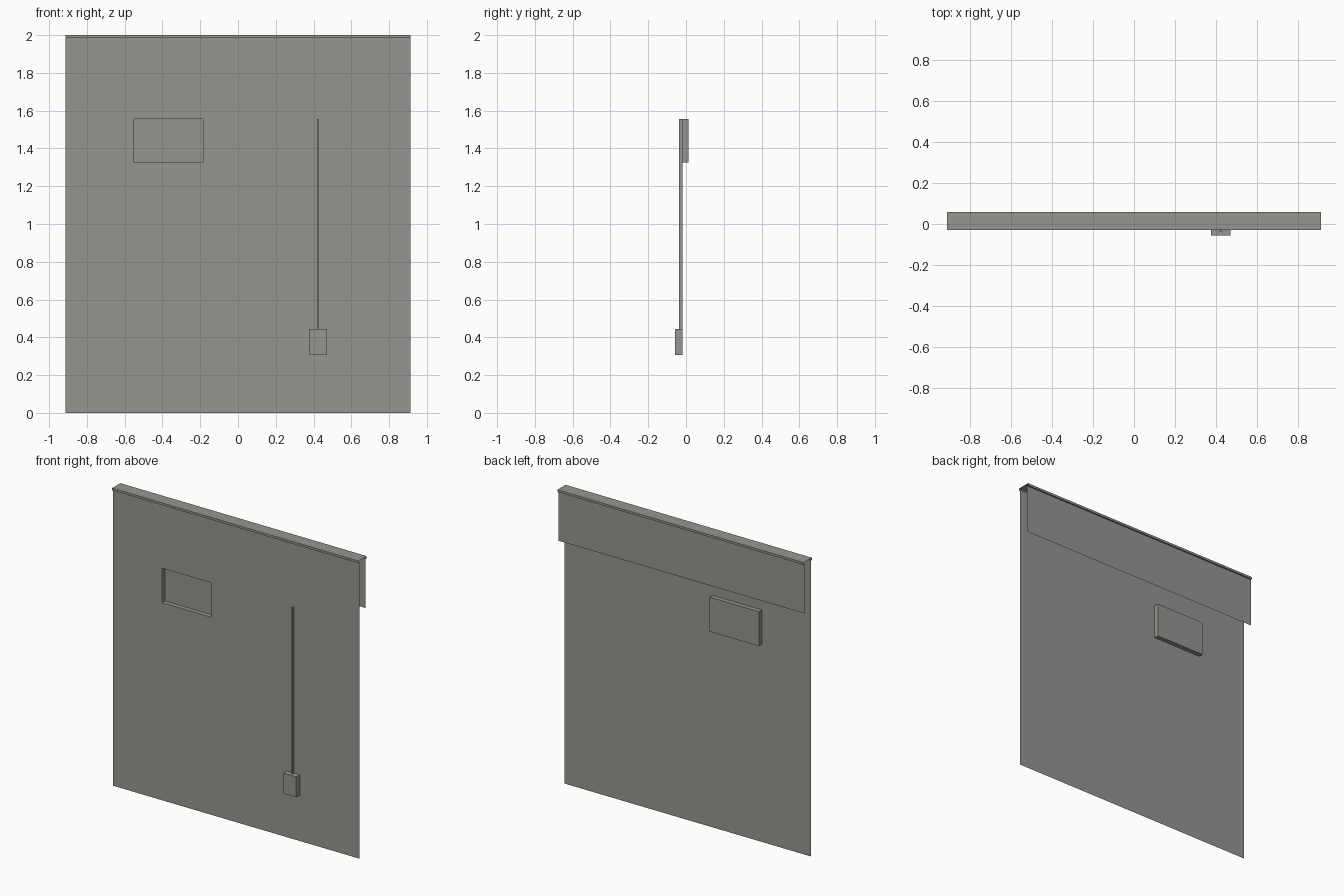
import bpy, bmesh
from mathutils import Vector

cube = bpy.data.objects.get("Cube")
if cube:
    bpy.data.objects.remove(cube, do_unlink=True)

# One plain grey finish
grey = bpy.data.materials.new("warm grey")
grey.use_nodes = True
colour = (0.3, 0.3, 0.285, 1)
grey.diffuse_color = colour
grey.node_tree.nodes["Principled BSDF"].inputs["Base Color"].default_value = colour


def add_object(name, bm):
    mesh = bpy.data.meshes.new(name)
    bm.to_mesh(mesh)
    bm.free()
    mesh.materials.append(grey)
    obj = bpy.data.objects.new(name, mesh)
    bpy.context.collection.objects.link(obj)
    return obj


def add_box(name, low, high):
    low, high = Vector(low), Vector(high)
    bm = bmesh.new()
    bmesh.ops.create_cube(bm, size=1)
    bmesh.ops.scale(bm, vec=high - low, verts=bm.verts)
    bmesh.ops.translate(bm, vec=(low + high) / 2, verts=bm.verts)
    return add_object(name, bm)


def add_strip(name, profile, columns):
    """Sweep an open (y, z) profile across the x columns."""
    bm = bmesh.new()
    rows = [[bm.verts.new((x, y, z)) for x in columns] for y, z in profile]
    for lower, upper in zip(rows, rows[1:]):
        for j in range(len(columns) - 1):
            bm.faces.new((lower[j], lower[j + 1], upper[j + 1], upper[j]))
    bm.normal_update()
    return bm


HALF, FRONT, BACK = 0.914, -0.019, 0.048
LIP, RIM = 0.01, 1.985

# Front panel, with its middle cell sunk to form the open recess
bm = add_strip("panel", [(FRONT, z) for z in (0, 1.325, 1.556, RIM)],
               (-HALF, -0.55, -0.184, HALF))
opening = min(bm.faces, key=lambda f: (f.calc_center_median()
                                       - Vector((-0.367, FRONT, 1.44))).length)
bmesh.ops.inset_individual(bm, faces=[opening], thickness=0, depth=-0.031)
add_object("front_panel", bm)

# Open-ended cap that overhangs both sheets, and the short rear flap below it
cap = [(FRONT, RIM), (FRONT - LIP, RIM), (FRONT - LIP, 2),
       (BACK + LIP, 2), (BACK + LIP, RIM), (BACK, RIM)]
add_object("top_cap", add_strip("cap", cap, (-HALF, HALF)))
add_object("rear_flap", add_strip("flap", [(BACK, RIM), (BACK, 1.655)], (-HALF, HALF)))

# Wall box and the conduit rising from it
add_box("switch_box", (0.376, -0.057, 0.307), (0.472, FRONT, 0.444))
add_box("conduit", (0.418, -0.036, 0.444), (0.43, FRONT, 1.556))
